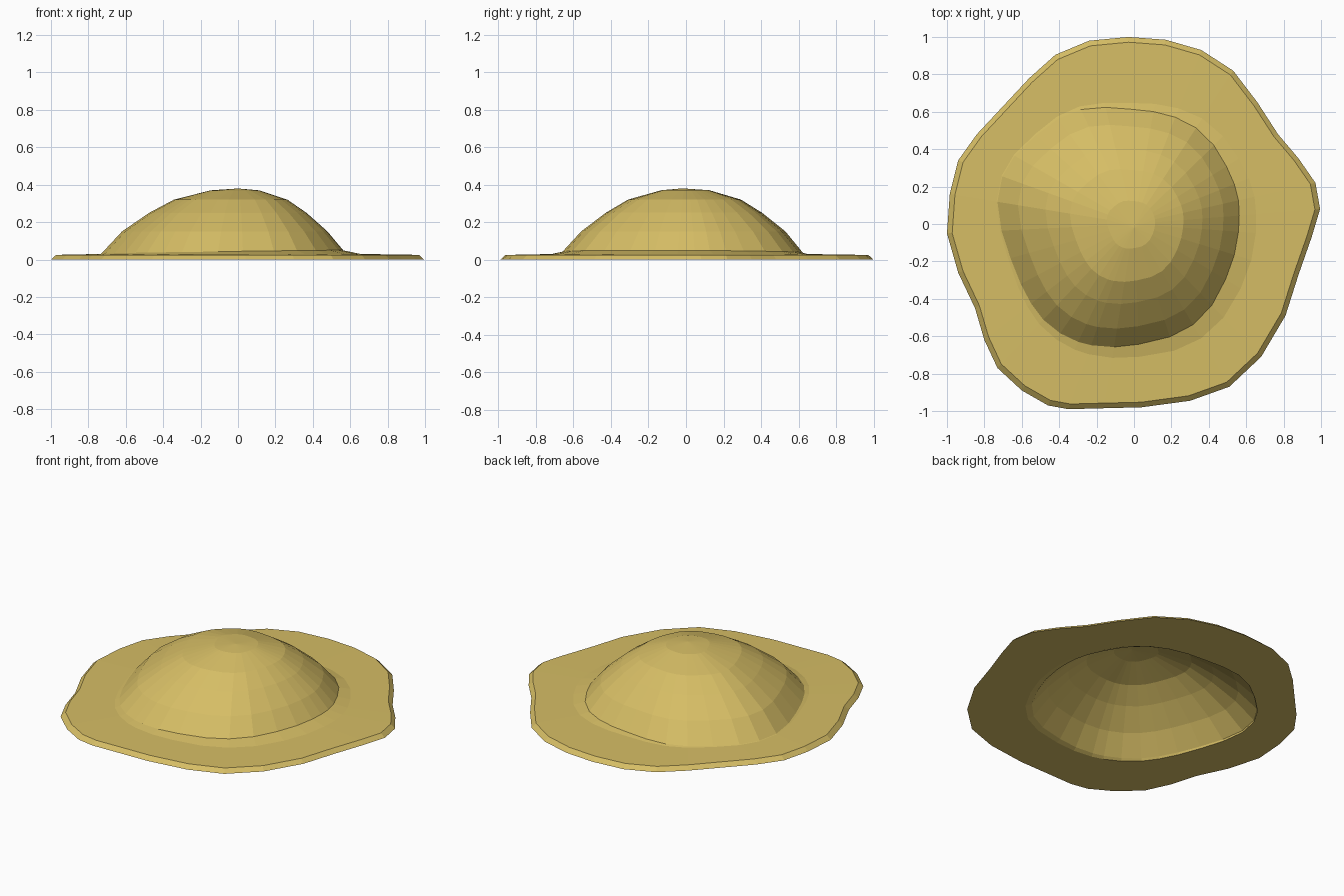
import bpy, bmesh
from math import cos, sin, atan2, radians, degrees

if "Cube" in bpy.data.objects:
    bpy.data.objects.remove(bpy.data.objects["Cube"])

# Wavy brim outline, counter-clockwise from +x
OUTLINE = [(.995, .08), (.97, .22), (.88, .35), (.77, .48), (.66, .65), (.53, .82), (.36, .93), (.17, .985),
           (-.03, 1.0), (-.24, .98), (-.42, .905), (-.56, .78), (-.70, .63), (-.84, .48), (-.94, .34),
           (-.985, .16), (-1.0, -.05), (-.94, -.26), (-.85, -.45), (-.80, -.62), (-.73, -.77), (-.60, -.89),
           (-.46, -.97), (-.35, -.99), (-.16, -.985), (.04, -.98), (.30, -.945), (.51, -.87), (.68, -.71),
           (.81, -.49), (.88, -.27), (.95, -.07)]
# Dome footprint radius every 15 degrees
FOOT = [.56, .575, .58, .60, .615, .61, .61, .645, .69, .70, .735, .755,
        .715, .685, .685, .705, .705, .68, .645, .635, .625, .60, .57, .56]
# Dome profile: (fraction of footprint radius, height)
PROFILE = [(.85, .15), (.65, .25), (.47, .32), (.20, .37)]
THICK = .03


def foot(a):
    t = (degrees(a) % 360) / 15
    i = int(t) % 24
    f = t - int(t)
    return FOOT[i] * (1 - f) + FOOT[(i + 1) % 24] * f


ANGLES = [atan2(y, x) for x, y in OUTLINE]


def lean(a):
    # 0 on the steep left side, 1 on the right where the skirt flares
    return (1 + cos(a + radians(20))) / 2


def polar(radius, height):
    return [(radius(a) * cos(a), radius(a) * sin(a), height(a)) for a in ANGLES]


# Rings from the inner apex, down under the brim, around its edge and up the dome
rings = []
for frac, z in reversed(PROFILE):
    rings.append(polar(lambda a: (foot(a) - .005) * frac, lambda a: z - THICK))
rings.append(polar(lambda a: foot(a), lambda a: .012))
rings.append(polar(lambda a: foot(a) + .04 * lean(a), lambda a: 0))
rings.append([(x, y, 0) for x, y in OUTLINE])
rings.append([(x * .972, y * .972, .025) for x, y in OUTLINE])
rings.append(polar(lambda a: foot(a) + .005 + .09 * lean(a), lambda a: .03))
rings.append(polar(lambda a: foot(a), lambda a: .032 + .018 * lean(a)))
for frac, z in PROFILE:
    rings.append(polar(lambda a: foot(a) * frac, lambda a: z))

bm = bmesh.new()
loops = [[bm.verts.new(p) for p in ring] for ring in rings]
n = len(OUTLINE)
for lo, hi in zip(loops, loops[1:]):
    for i in range(n):
        j = (i + 1) % n
        bm.faces.new((lo[i], lo[j], hi[j], hi[i]))
# Caps at the crown, inside and out
for loop, z in ((loops[0], .38 - THICK), (loops[-1], .38)):
    tip = bm.verts.new((0, -.02, z))
    for i in range(n):
        bm.faces.new((loop[i], loop[(i + 1) % n], tip))
bmesh.ops.recalc_face_normals(bm, faces=bm.faces)

mesh = bpy.data.meshes.new("wavy_brim_dome")
bm.to_mesh(mesh)
bm.free()
obj = bpy.data.objects.new("wavy_brim_dome", mesh)
bpy.context.collection.objects.link(obj)
mat = bpy.data.materials.new("straw_yellow")
mat.diffuse_color = (.67, .51, .13, 1)
mat.use_nodes = True
mat.node_tree.nodes["Principled BSDF"].inputs["Base Color"].default_value = mat.diffuse_color
mesh.materials.append(mat)
